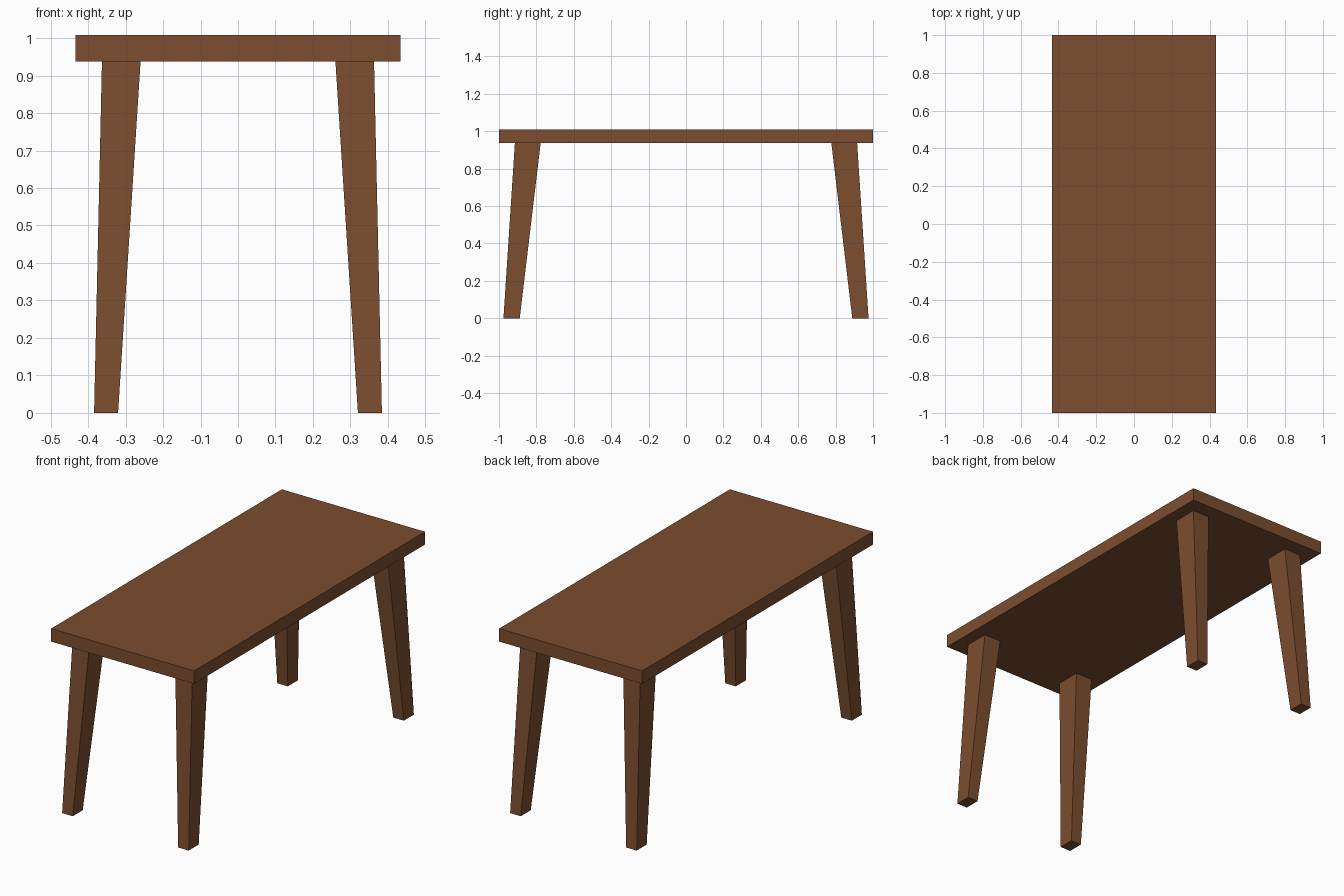
import bpy
import bmesh

if "Cube" in bpy.data.objects:
    bpy.data.objects.remove(bpy.data.objects["Cube"])

wood = bpy.data.materials.new("brown_wood")
wood.diffuse_color = (0.2, 0.075, 0.028, 1)
wood.use_nodes = True
wood.node_tree.nodes["Principled BSDF"].inputs["Base Color"].default_value = wood.diffuse_color


def tapered_block(name, bottom, top, z0, z1):
    """Flat-faced block between two rectangles given as (x0, x1, y0, y1)."""
    bm = bmesh.new()
    bmesh.ops.create_cube(bm, size=2)
    for v in bm.verts:
        x0, x1, y0, y1 = top if v.co.z > 0 else bottom
        v.co = (x1 if v.co.x > 0 else x0,
                y1 if v.co.y > 0 else y0,
                z1 if v.co.z > 0 else z0)
    mesh = bpy.data.meshes.new(name)
    bm.to_mesh(mesh)
    bm.free()
    mesh.materials.append(wood)
    obj = bpy.data.objects.new(name, mesh)
    bpy.context.collection.objects.link(obj)
    return obj


# Table top
slab = (-0.434, 0.434, -1, 1)
tapered_block("table_top", slab, slab, 0.937, 1.008)


def span(a, b, sign):
    return tuple(sorted((a * sign, b * sign)))


# Four splayed legs, narrowing toward the floor
for sx, side in ((-1, "left"), (1, "right")):
    for sy, end in ((-1, "front"), (1, "back")):
        foot = span(0.320, 0.384, sx) + span(0.889, 0.976, sy)
        head = span(0.260, 0.363, sx) + span(0.777, 0.915, sy)
        tapered_block(f"{end}_{side}_leg", foot, head, 0, 0.937)
